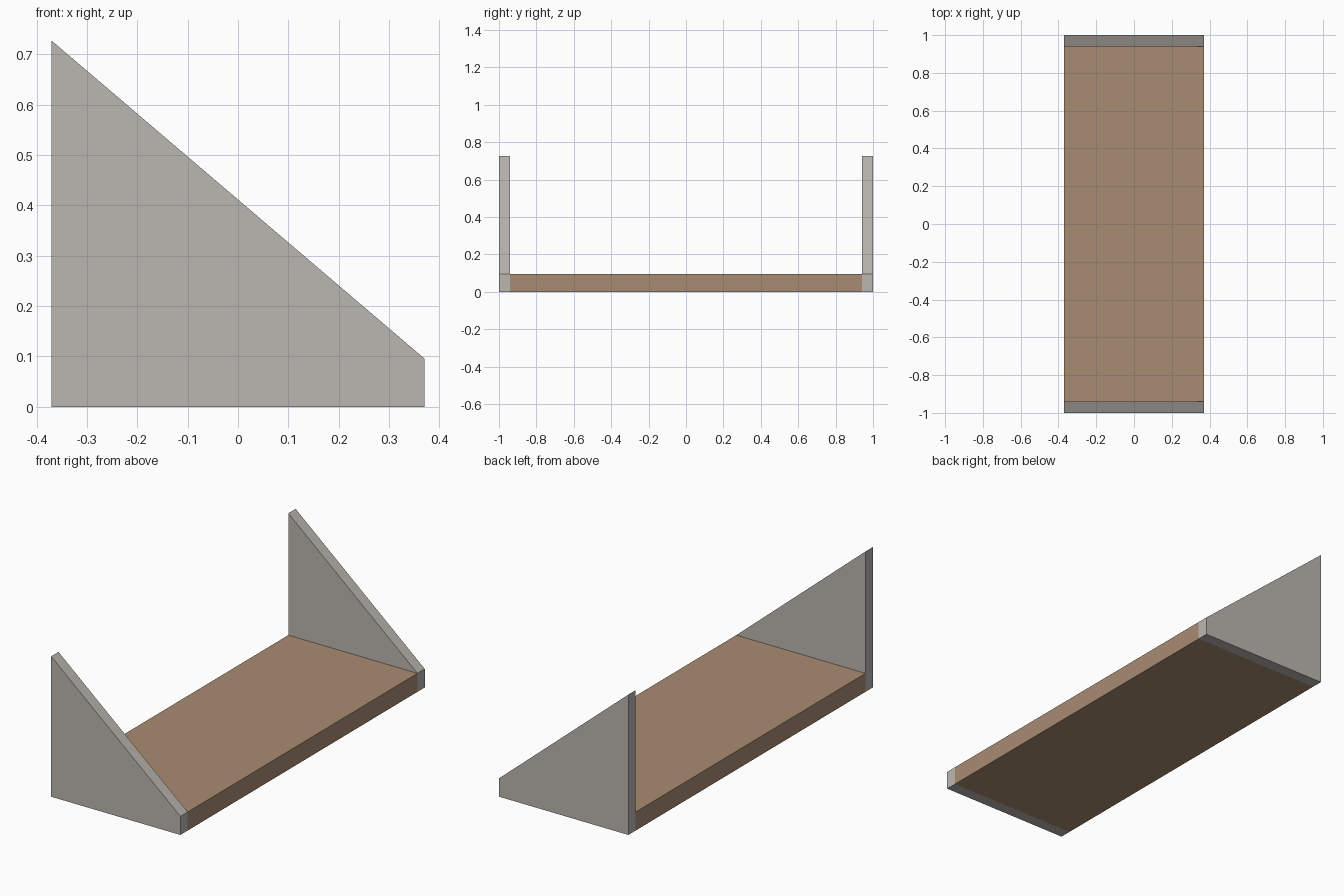
import bpy

if "Cube" in bpy.data.objects:
    bpy.data.objects.remove(bpy.data.objects["Cube"])

HALF_X, HALF_Y, THICK = 0.37, 1.0, 0.06
BASE_H, BACK_H = 0.096, 0.727


def material(name, colour):
    m = bpy.data.materials.new(name)
    m.diffuse_color = (*colour, 1.0)
    m.use_nodes = True
    m.node_tree.nodes["Principled BSDF"].inputs["Base Color"].default_value = m.diffuse_color
    return m


def extrude_profile(name, profile, y0, y1, mat):
    """Closed prism from an (x, z) profile, counter-clockwise seen from -y."""
    n = len(profile)
    verts = [(x, y, z) for y in (y0, y1) for x, z in profile]
    faces = [tuple(range(n)), tuple(reversed(range(n, 2 * n)))]
    faces += [(i, i + n, (i + 1) % n + n, (i + 1) % n) for i in range(n)]
    mesh = bpy.data.meshes.new(name)
    mesh.from_pydata(verts, [], faces)
    mesh.materials.append(mat)
    ob = bpy.data.objects.new(name, mesh)
    bpy.context.collection.objects.link(ob)
    return ob


grey = material("warm grey", (0.50, 0.47, 0.44))
brown = material("wood brown", (0.395, 0.265, 0.17))

# Flat board between the end panels
board = [(-HALF_X, 0), (HALF_X, 0), (HALF_X, BASE_H), (-HALF_X, BASE_H)]
extrude_profile("shelf_board", board, -HALF_Y + THICK, HALF_Y - THICK, brown)

# Sloping end panels
panel = [(-HALF_X, 0), (HALF_X, 0), (HALF_X, BASE_H), (-HALF_X, BACK_H)]
for name, y in (("front_end_panel", -HALF_Y), ("back_end_panel", HALF_Y - THICK)):
    extrude_profile(name, panel, y, y + THICK, grey)
